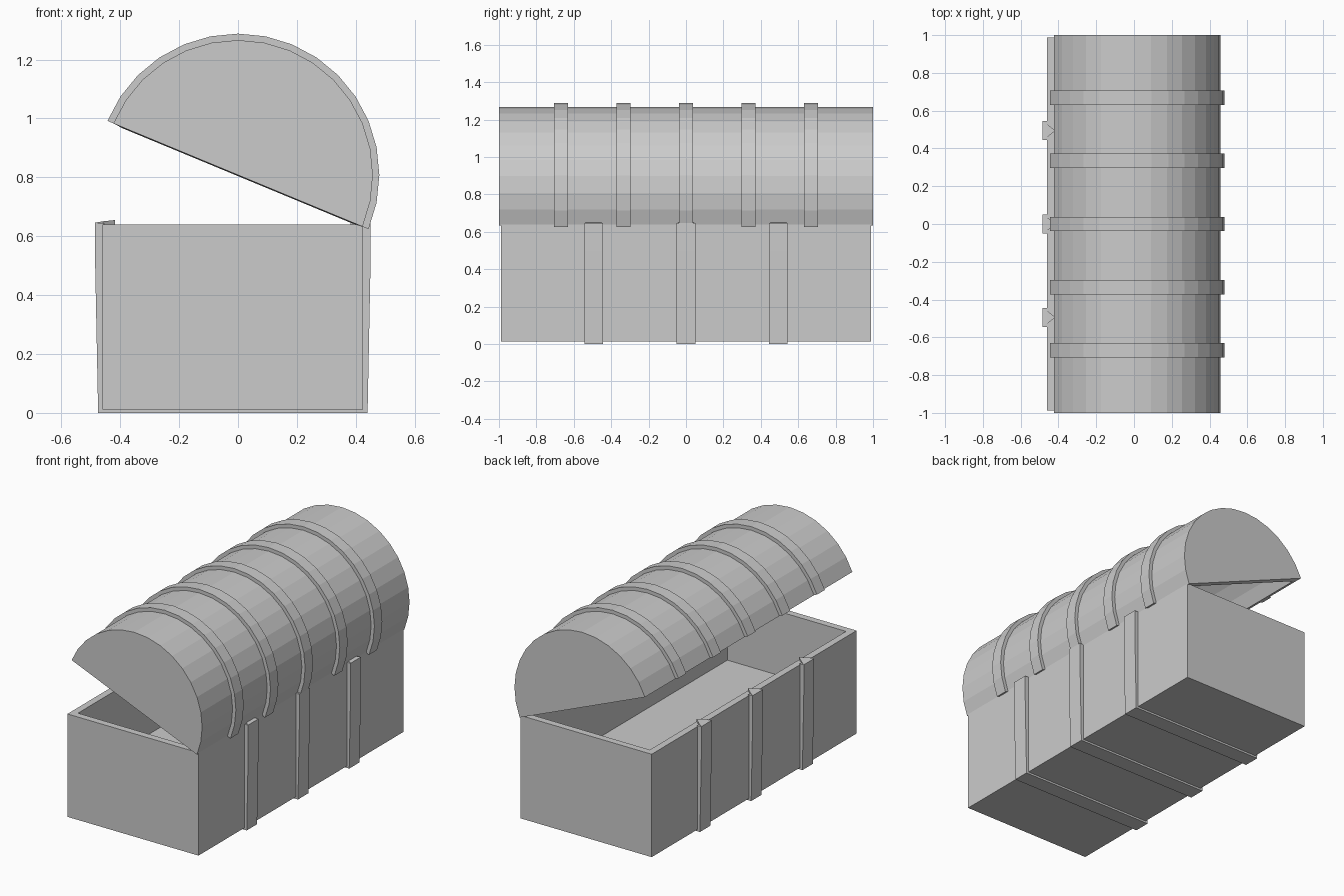
import bpy, bmesh, math

if "Cube" in bpy.data.objects:
    bpy.data.objects.remove(bpy.data.objects["Cube"])

grey = bpy.data.materials.new("plain grey")
grey.diffuse_color = (0.6, 0.6, 0.6, 1)
grey.use_nodes = True
grey.node_tree.nodes["Principled BSDF"].inputs["Base Color"].default_value = grey.diffuse_color

SEGMENTS = 16
TILT = math.radians(22.5)
LID_X, LID_Z = 0.0, 0.808


def finish(name, bm, thickness=0):
    bmesh.ops.recalc_face_normals(bm, faces=bm.faces)
    mesh = bpy.data.meshes.new(name)
    bm.to_mesh(mesh)
    bm.free()
    mesh.materials.append(grey)
    obj = bpy.data.objects.new(name, mesh)
    bpy.context.collection.objects.link(obj)
    if thickness:
        mod = obj.modifiers.new("wall", "SOLIDIFY")
        mod.thickness = thickness
        mod.offset = -1
        mod.use_even_offset = True
    return obj


def arc(radius):
    """Half circle of the open lid, in x and z."""
    return [(LID_X + radius * math.cos(math.pi * i / SEGMENTS - TILT),
             LID_Z + radius * math.sin(math.pi * i / SEGMENTS - TILT))
            for i in range(SEGMENTS + 1)]


def add_prism(bm, outline, y0, y1, open_side=False):
    """Extrude an x-z outline along y; open_side leaves out the closing face."""
    a = [bm.verts.new((x, y0, z)) for x, z in outline]
    b = [bm.verts.new((x, y1, z)) for x, z in outline]
    bm.faces.new(a)
    bm.faces.new(b[::-1])
    n = len(outline)
    for i in range(n - 1 if open_side else n):
        j = (i + 1) % n
        bm.faces.new((a[i], b[i], b[j], a[j]))


# Hollow open box
bm = bmesh.new()
X0, X1, Y, Z0, Z1 = -0.46, 0.425, 0.988, 0.012, 0.64
add_prism(bm, [(X1, Z1), (X1, Z0), (X0, Z0), (X0, Z1)], -Y, Y, True)
finish("chest_box", bm, 0.042)

# Raised floor inside the box
bm = bmesh.new()
add_prism(bm, [(X0 + 0.03, 0.23), (X1 - 0.03, 0.23),
               (X1 - 0.03, 0.25), (X0 + 0.03, 0.25)], -Y + 0.03, Y - 0.03)
finish("inner_floor", bm)

# Hollow half-round lid, tilted open
bm = bmesh.new()
add_prism(bm, arc(0.458), -1, 1, True)
finish("lid", bm, 0.035)

# Raised bands over the lid
for k in range(-2, 3):
    bm = bmesh.new()
    y = k * 0.334
    outer, inner = arc(0.48), arc(0.452)
    rings = [[[bm.verts.new((x, yy, z)) for x, z in pts] for pts in (outer, inner)]
             for yy in (y - 0.038, y + 0.038)]
    (ao, ai), (bo, bi) = rings
    for i in range(SEGMENTS):
        j = i + 1
        for p, q in ((ao, bo), (bo, bi), (bi, ai), (ai, ao)):
            bm.faces.new((p[i], q[i], q[j], p[j]))
    for i in (0, SEGMENTS):
        bm.faces.new((ao[i], bo[i], bi[i], ai[i]))
    finish("lid_band", bm)

# Straps around the box, with pointed ends folded over the rim
for y in (-0.494, 0, 0.494):
    bm = bmesh.new()
    W = 0.05
    add_prism(bm, [(-0.475, 0), (0.44, 0), (0.44, 0.014), (-0.475, 0.014)], y - W, y + W)
    for s, edge in ((-1, X0), (1, X1)):
        out = edge + s * 0.025
        add_prism(bm, [(edge - s * 0.005, 0), (out - s * 0.01, 0),
                       (out, 0.5), (out, 0.645), (edge - s * 0.005, 0.645)], y - W, y + W)
        tip = [(out, y - W), (out, y + W), (edge, y + 0.035),
               (edge + -s * 0.043, y), (edge, y - 0.035)]
        low = [bm.verts.new((px, py, 0.638)) for px, py in tip]
        top = [bm.verts.new((px, py, 0.646 + 0.009 * min(1, abs(px - out) / 0.05)))
               for px, py in tip]
        bm.faces.new(low)
        bmesh.ops.triangulate(bm, faces=[bm.faces.new(top)])
        for i in range(5):
            j = (i + 1) % 5
            bm.faces.new((low[i], low[j], top[j], top[i]))
    finish("box_strap", bm)
